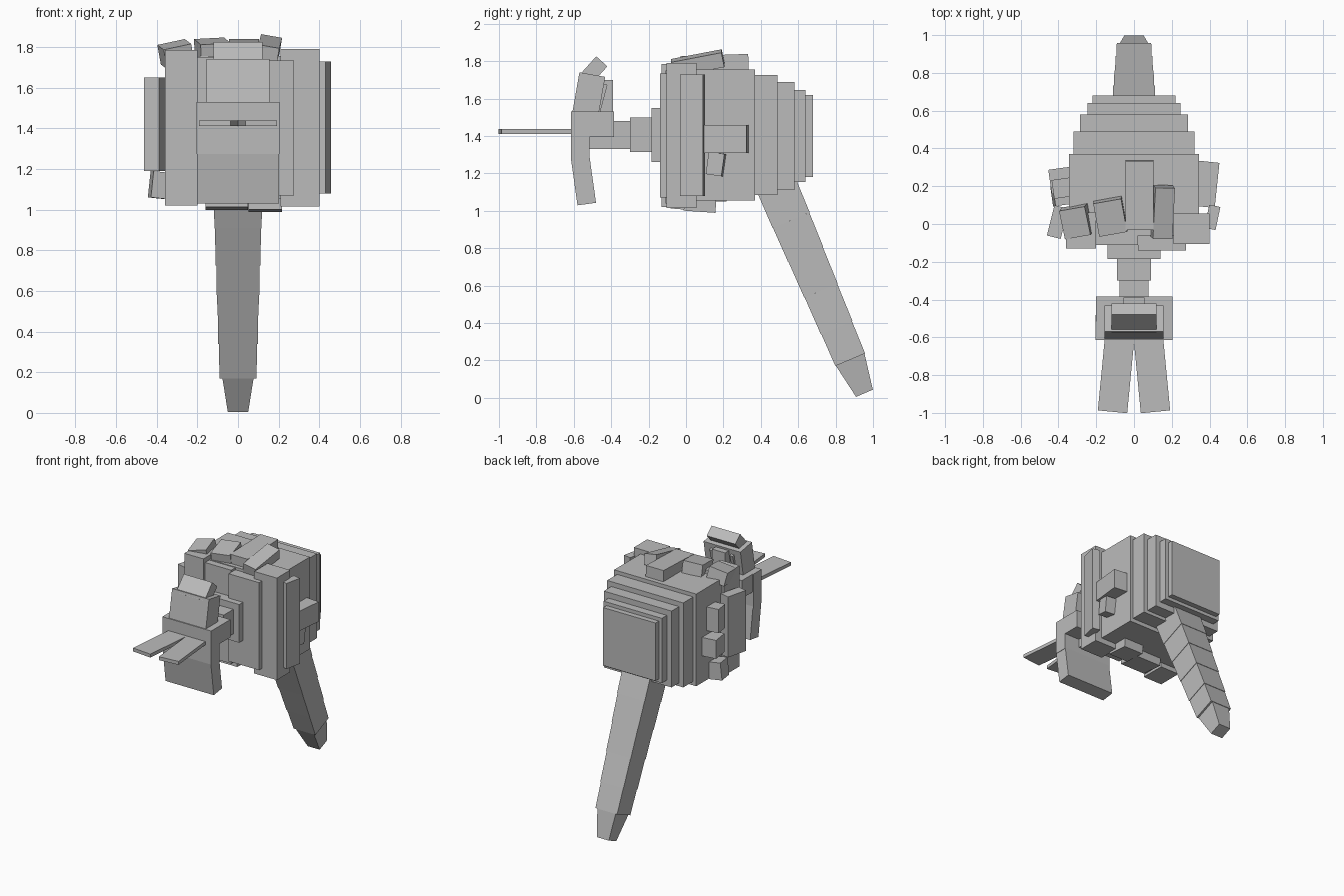
import bpy, bmesh
from math import radians
from mathutils import Euler, Vector

if "Cube" in bpy.data.objects:
    bpy.data.objects.remove(bpy.data.objects["Cube"], do_unlink=True)

grey = bpy.data.materials.new("stone_grey")
grey.use_nodes = True
GREY = (0.5, 0.5, 0.5, 1)
grey.diffuse_color = GREY
grey.node_tree.nodes["Principled BSDF"].inputs["Base Color"].default_value = GREY


def block(name, centre, size, rot=(0, 0, 0), taper=(1, 1)):
    """Box with rotation in degrees; taper scales its lower end."""
    bm = bmesh.new()
    bmesh.ops.create_cube(bm, size=1)
    turn = Euler([radians(a) for a in rot]).to_matrix()
    for v in bm.verts:
        p = Vector(a * b for a, b in zip(v.co, size))
        if p.z < 0:
            p.x *= taper[0]
            p.y *= taper[1]
        v.co = turn @ p + Vector(centre)
    mesh = bpy.data.meshes.new(name)
    bm.to_mesh(mesh)
    bm.free()
    mesh.materials.append(grey)
    obj = bpy.data.objects.new(name, mesh)
    bpy.context.collection.objects.link(obj)
    return obj


def span(name, x, y, z):
    """Upright box given by its extents."""
    ranges = (x, y, z)
    return block(name, [(a + b) / 2 for a, b in ranges], [b - a for a, b in ranges])


# Stepped body, narrowing to the back
steps = [(-.06, .37, .345, 1.055, 1.755), (.37, .49, .32, 1.085, 1.727),
         (.49, .58, .285, 1.11, 1.69), (.58, .64, .245, 1.155, 1.647),
         (.64, .68, .22, 1.18, 1.62)]
for i, (y0, y1, w, z0, z1) in enumerate(steps):
    span(f"body_step_{i}", (-w, w), (y0, y1), (z0, z1))

# Front panels
span("front_panel_right", (-.36, -.2), (-.13, .06), (1.02, 1.785))
span("front_panel_centre", (-.2, .02), (-.11, 0), (1.04, 1.75))
span("front_panel_middle", (.02, .275), (-.14, 0), (1.07, 1.735))
span("front_panel_left", (.21, .4), (-.105, .055), (1.015, 1.79))

# Neck between body and head
span("neck_collar", (-.14, .14), (-.185, -.1), (1.26, 1.55))
span("neck_thick", (-.09, .09), (-.3, -.18), (1.315, 1.5))
span("neck_thin", (-.077, .077), (-.52, -.3), (1.33, 1.48))

# Head
span("head_front", (-.205, .205), (-.615, -.515), (1.275, 1.53))
span("head_crossbar", (-.2, .205), (-.52, -.385), (1.395, 1.53))
block("head_flap", (0, -.548, 1.16), (.405, .1, .25), (8, 0, 0))
block("head_brow", (0, -.52, 1.62), (.31, .14, .22), (-10, 0, 0))
block("head_crest", (0, -.497, 1.747), (.24, .14, .08), (48, 0, 0))
span("head_spine", (-.055, .055), (-.47, -.39), (1.5, 1.7))
for side, label in ((-1, "right"), (1, "left")):
    block(f"head_prong_{label}", (side * .095, -.8, 1.425), (.156, .39, .026),
          (0, 0, side * 5.5))
    block(f"head_rear_fin_{label}", (side * .085, -.455, 1.6), (.025, .03, .16), (-15, 0, 0))

# Blocks on the top
block("top_block_right", (-.305, .015, 1.765), (.14, .155, .1), (9, -12, 10))
block("top_block_middle", (-.125, .04, 1.785), (.15, .18, .09), (9, -3, 10))
block("top_block_centre", (.03, .152, 1.775), (.148, .365, .115), (2, 0, 0))
block("top_block_left", (.152, .063, 1.79), (.105, .275, .08), (11, 10, -1))

# Blocks on the left side
block("left_plate", (.415, .035, 1.405), (.06, .125, .65), (0, 0, -12))
block("left_block", (.385, .21, 1.385), (.11, .24, .15), (0, 0, -6))
block("left_small_block", (.375, .16, 1.25), (.09, .085, .12), (-8, 0, -6))

# Blocks on the right side
block("right_plate", (-.405, .01, 1.42), (.075, .165, .46), (0, 0, -14))
block("right_block_upper", (-.38, .19, 1.52), (.1, .1, .18), (0, 0, 8))
block("right_block_middle", (-.39, .23, 1.33), (.11, .13, .14), (0, 0, 8))
block("right_block_lower", (-.38, .155, 1.12), (.1, .11, .13), (0, 6, 8))

# Blocks underneath
block("bottom_block_right", (-.055, .01, 1.045), (.21, .18, .08), (-5, 0, 0))
block("bottom_block_left", (.135, .075, 1.035), (.165, .17, .08), (-4, 0, 0))

# Leaning handle in stepped segments with a tapered tip
start = Vector((0, .488, 1.125))
down = Vector((0, .39, -.921))
ends = [-.2, .19, .39, .6, .815, 1.0]
for i in range(5):
    a, b = ends[i], ends[i + 1]
    block(f"handle_segment_{i}", start + down * (a + b) / 2,
          (.24 - .013 * i, .222 - .011 * i, b - a), (23, 0, 0), (.97, .97))
block("handle_tip", start + down * 1.095, (.155, .168, .2), (23, 0, 0), (.65, .58))
